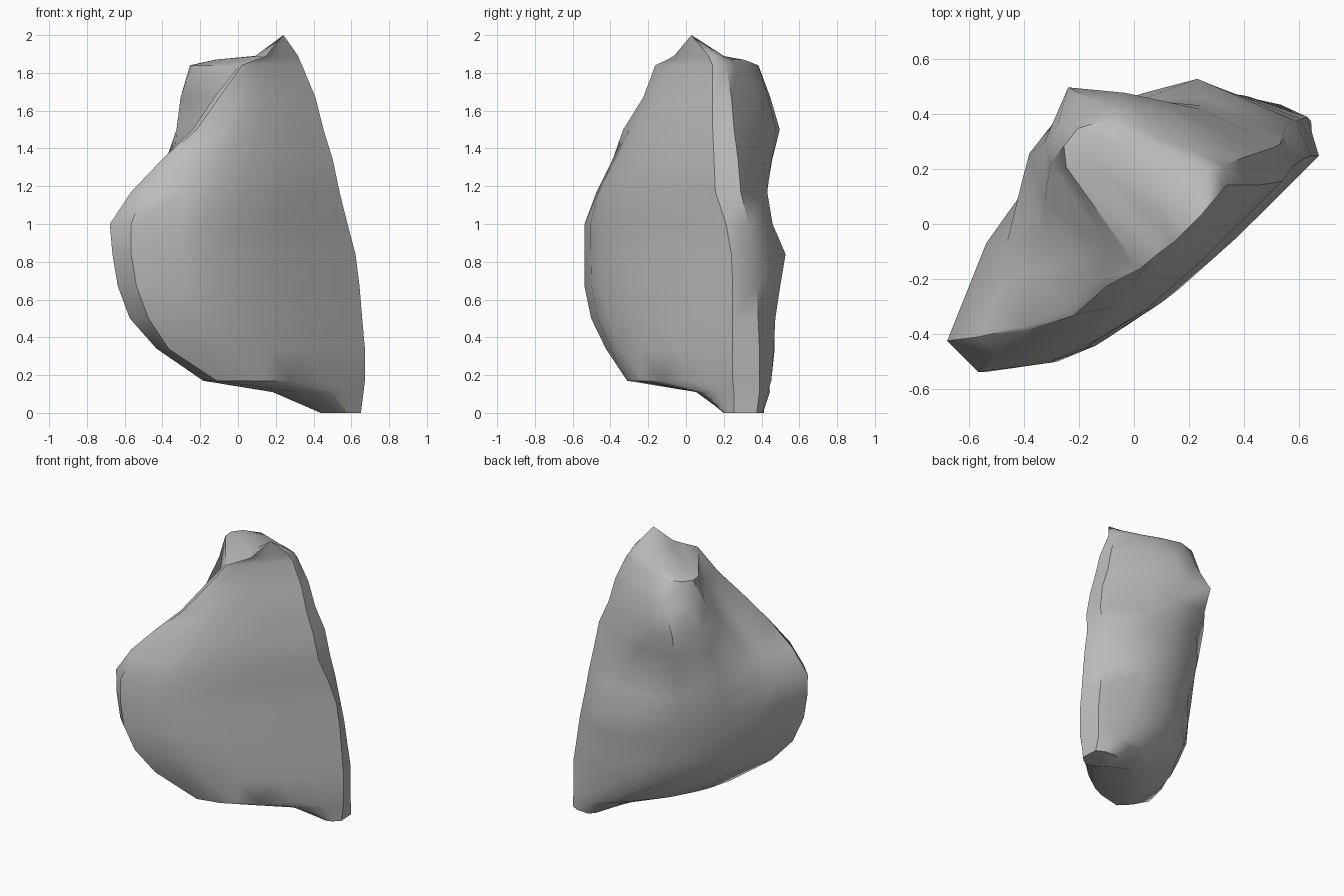
import bpy, bmesh, math
from mathutils import Vector

cube = bpy.data.objects.get("Cube")
if cube:
    bpy.data.objects.remove(cube, do_unlink=True)

# The boulder is a leaning slab turned 45 degrees: u runs along the slab, v through it.
# Outline of each level, low to high, in hundredths: height, left end,
# right end at the back and at the front, front depth at the left and at the right
OUTLINE = [
    (0, 50, 72, 64, -17, -28), (11, 26, 72, 65, -18, -29),
    (17, -30, 72, 65, -14, -30), (34, -56, 72, 65, -4, -30),
    (50, -69, 70, 64, -2, -29), (67, -76, 68, 63, 0, -28),
    (84, -78, 65, 61, 2, -27), (100, -78, 62, 56, 2, -26),
    (117, -69, 58, 49, 2, -27), (134, -55, 55, 46, 0, -25),
    (150, -39, 49, 42, -8, -22), (167, -23, 45, 39, -9, -19),
    (184, -10, 38, 34, -13, -14), (187, 0, 36, 32, -14, -14),
    (189, 6, 34, 31, -15, -14),
]
# Relief of the rough back, left to right, for the same levels;
# the jump in the upper rows is the cleft between the ridge and the rear lump
BACK = [
    (-12, -10, -8, -6, -6, -10, -13, -19), (0, 2, 4, 6, 4, 0, -7, -17),
    (-4, 5, 9, 14, 16, 10, 0, -17), (5, 15, 22, 28, 28, 20, 4, -17),
    (12, 20, 26, 32, 33, 24, 8, -16), (14, 24, 31, 34, 37, 28, 14, -15),
    (16, 26, 32, 36, 41, 31, 21, -14), (18, 27, 33, 37, 43, 30, 14, -15),
    (11, 18, 28, 41, 42, 28, 13, -17), (2, 14, 20, 45, 48, 31, 13, -16),
    (-5, 7, 29, 44, 52, 36, 16, -13), (-5, 0, 37, 45, 42, 30, 13, -11),
    (-11, 32, 38, 39, 33, 16, 3, -8), (-10, 22, 26, 26, 20, 8, 0, -7),
    (-12, -4, 0, 3, 3, 0, -5, -9),
]
# Where the columns stand along the slab
STEPS = (0, 0.15, 0.25, 0.42, 0.65, 0.8, 0.92, 1)
PEAK = (19, -15, 200)


def place(u, v, z):
    """Turn slab coordinates into a position."""
    s = math.sqrt(0.5) / 100
    return Vector(((u - v) * s, (u + v) * s, z / 100))


def level_ring(outline, back):
    """Points around one level: along the front, then back along the rear."""
    z, left, right, front_right, near, far = outline
    ring = [place(left + (front_right - left) * t,
                  far + (near - far) * (1 - t) ** 5, z) for t in STEPS]
    ring += [place(left + (right - left) * t, v, z)
             for t, v in reversed(list(zip(STEPS, back)))]
    return ring


def build_boulder():
    bm = bmesh.new()
    rings = [[bm.verts.new(p) for p in level_ring(o, b)]
             for o, b in zip(OUTLINE, BACK)]
    count = len(rings[0])
    # Sides
    for low, high in zip(rings, rings[1:]):
        for i in range(count):
            j = (i + 1) % count
            bm.faces.new((low[i], low[j], high[j], high[i]))
    # Flat foot and pointed top
    bm.faces.new(list(reversed(rings[0])))
    peak = bm.verts.new(place(*PEAK))
    for i in range(count):
        bm.faces.new((rings[-1][i], rings[-1][(i + 1) % count], peak))
    bmesh.ops.recalc_face_normals(bm, faces=bm.faces[:])
    mesh = bpy.data.meshes.new("boulder")
    bm.to_mesh(mesh)
    bm.free()
    return mesh


def stone_material():
    mat = bpy.data.materials.new("grey stone")
    mat.use_nodes = True
    colour = (0.5, 0.5, 0.5, 1)
    mat.diffuse_color = colour
    mat.node_tree.nodes["Principled BSDF"].inputs["Base Color"].default_value = colour
    return mat


boulder = bpy.data.objects.new("boulder", build_boulder())
bpy.context.collection.objects.link(boulder)
boulder.data.materials.append(stone_material())

# Soft facets with sharp edges kept
bpy.context.view_layer.objects.active = boulder
boulder.select_set(True)
bpy.ops.object.shade_smooth_by_angle(angle=math.radians(45))
